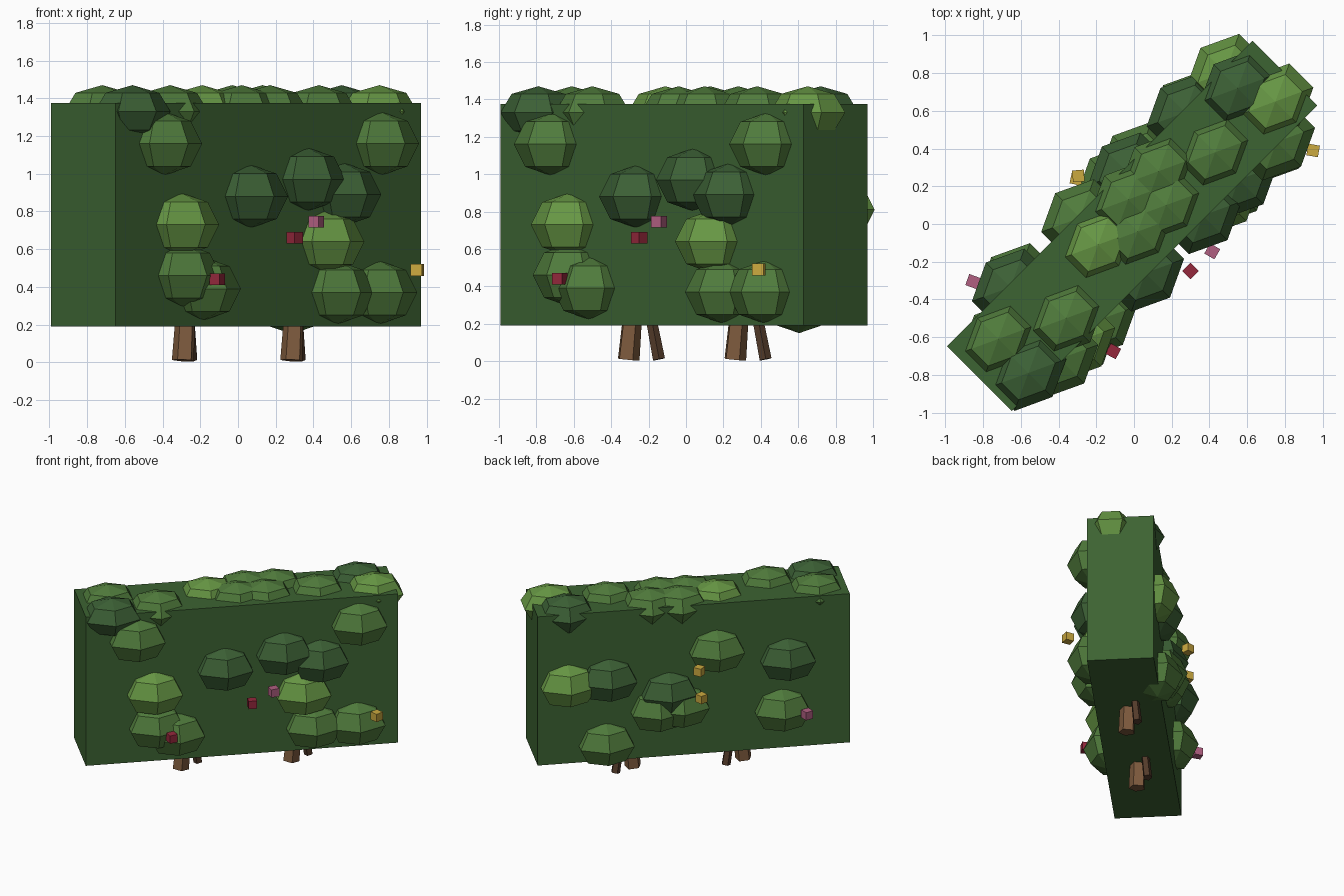
import bpy
from math import radians, sqrt
from mathutils import Vector

if "Cube" in bpy.data.objects:
    bpy.data.objects.remove(bpy.data.objects["Cube"])

YAW = radians(45)   # hedge runs along the x = y diagonal


def material(name, rgb):
    m = bpy.data.materials.new(name)
    m.diffuse_color = (*rgb, 1)
    m.use_nodes = True
    m.node_tree.nodes["Principled BSDF"].inputs["Base Color"].default_value = m.diffuse_color
    return m


MATS = {
    "hedge": material("hedge_green", (0.046, 0.125, 0.032)),
    "dark": material("leaf_dark", (0.045, 0.118, 0.036)),
    "mid": material("leaf_mid", (0.080, 0.200, 0.045)),
    "light": material("leaf_light", (0.135, 0.310, 0.058)),
    "bark": material("bark", (0.21, 0.105, 0.048)),
    "bark_dark": material("bark_dark", (0.09, 0.045, 0.024)),
    "red": material("petal_red", (0.30, 0.021, 0.045)),
    "pink": material("petal_pink", (0.44, 0.115, 0.22)),
    "yellow": material("petal_yellow", (0.60, 0.40, 0.05)),
}


def finish(name, mat):
    ob = bpy.context.object
    ob.name = name
    ob.data.materials.append(MATS[mat])
    return ob


def leaf_clump(name, loc, radii, mat):
    bpy.ops.mesh.primitive_uv_sphere_add(segments=6, ring_count=4, radius=1,
                                         location=loc, rotation=(0, 0, YAW))
    finish(name, mat).scale = radii


def from_wall(u, v, z):
    return ((u - v) / sqrt(2), (u + v) / sqrt(2), z)


def stem(name, foot, top, radius, mat):
    foot, top = Vector(foot), Vector(top)
    axis = top - foot
    bpy.ops.mesh.primitive_cone_add(vertices=5, radius1=radius, radius2=radius * 0.8,
                                    depth=axis.length, location=(foot + top) / 2)
    ob = finish(name, mat)
    ob.rotation_euler = axis.to_track_quat('Z', 'Y').to_euler()


# Main clipped hedge block
bpy.ops.mesh.primitive_cube_add(size=1, location=(-0.01, -0.01, 0.783), rotation=(0, 0, YAW))
finish("hedge_block", "hedge").scale = (2.29, 0.484, 1.185)

# Leaf clumps along the top
top_clumps = [
    (-0.72, -0.61, "mid"), (-0.36, -0.50, "mid"), (-0.56, -0.79, "dark"),
    (-0.19, -0.11, "light"), (0.02, -0.04, "mid"), (0.17, 0.10, "mid"),
    (-0.03, 0.13, "mid"), (0.13, 0.28, "mid"), (0.43, 0.38, "mid"),
    (0.55, 0.72, "dark"), (0.75, 0.65, "light"),
]
for i, (x, y, mat) in enumerate(top_clumps):
    leaf_clump(f"top_leaf_clump_{i}", (x, y, 1.33), (0.225, 0.18, 0.14), mat)

# Leaf clumps on the two long walls: distance along wall, height, shade
front_clumps = [
    (-0.785, 1.16, "mid"), (-0.657, 0.73, "light"), (-0.643, 0.46, "mid"),
    (-0.495, 0.39, "mid"), (-0.141, 0.88, "dark"), (0.29, 0.97, "dark"),
    (0.559, 0.89, "dark"), (0.432, 0.64, "light"), (0.509, 0.37, "mid"),
    (0.828, 0.37, "mid"), (0.842, 1.16, "mid"),
]
back_clumps = [
    (0.91, 0.81, "light"), (0.61, 0.83, "dark"), (0.63, 0.32, "mid"),
    (0.25, 0.56, "mid"), (0.08, 0.58, "mid"), (0.17, 0.69, "dark"),
    (-0.18, 1.00, "mid"), (-0.70, 0.89, "dark"), (-0.66, 0.49, "mid"),
]
for side, v, clumps in (("front", -0.226, front_clumps), ("back", 0.226, back_clumps)):
    for i, (u, z, mat) in enumerate(clumps):
        leaf_clump(f"{side}_leaf_clump_{i}", from_wall(u, v, z), (0.228, 0.185, 0.17), mat)

# Trunks, each with a thinner side stem
for i, (x, y) in enumerate([(-0.29, -0.31), (0.285, 0.26)]):
    stem(f"trunk_{i}", (x, y, 0.01), (x + 0.02, y + 0.035, 0.40), 0.062, "bark")
    stem(f"side_stem_{i}", (x + 0.04, y + 0.165, 0.01), (x + 0.02, y + 0.09, 0.40), 0.034, "bark_dark")

# Small cube blossoms
blossoms = [
    (0.30, -0.25, 0.66, 45, "red"), (0.415, -0.145, 0.745, 60, "pink"),
    (0.95, 0.39, 0.49, -10, "yellow"), (-0.11, -0.675, 0.44, 62, "red"),
    (-0.855, -0.305, 0.51, -20, "pink"), (-0.305, 0.24, 0.70, -12, "yellow"),
    (-0.295, 0.255, 0.92, 5, "yellow"),
]
for i, (x, y, z, turn, mat) in enumerate(blossoms):
    bpy.ops.mesh.primitive_cube_add(size=0.062, location=(x, y, z),
                                    rotation=(0, 0, radians(turn)))
    finish(f"blossom_{i}", mat)
